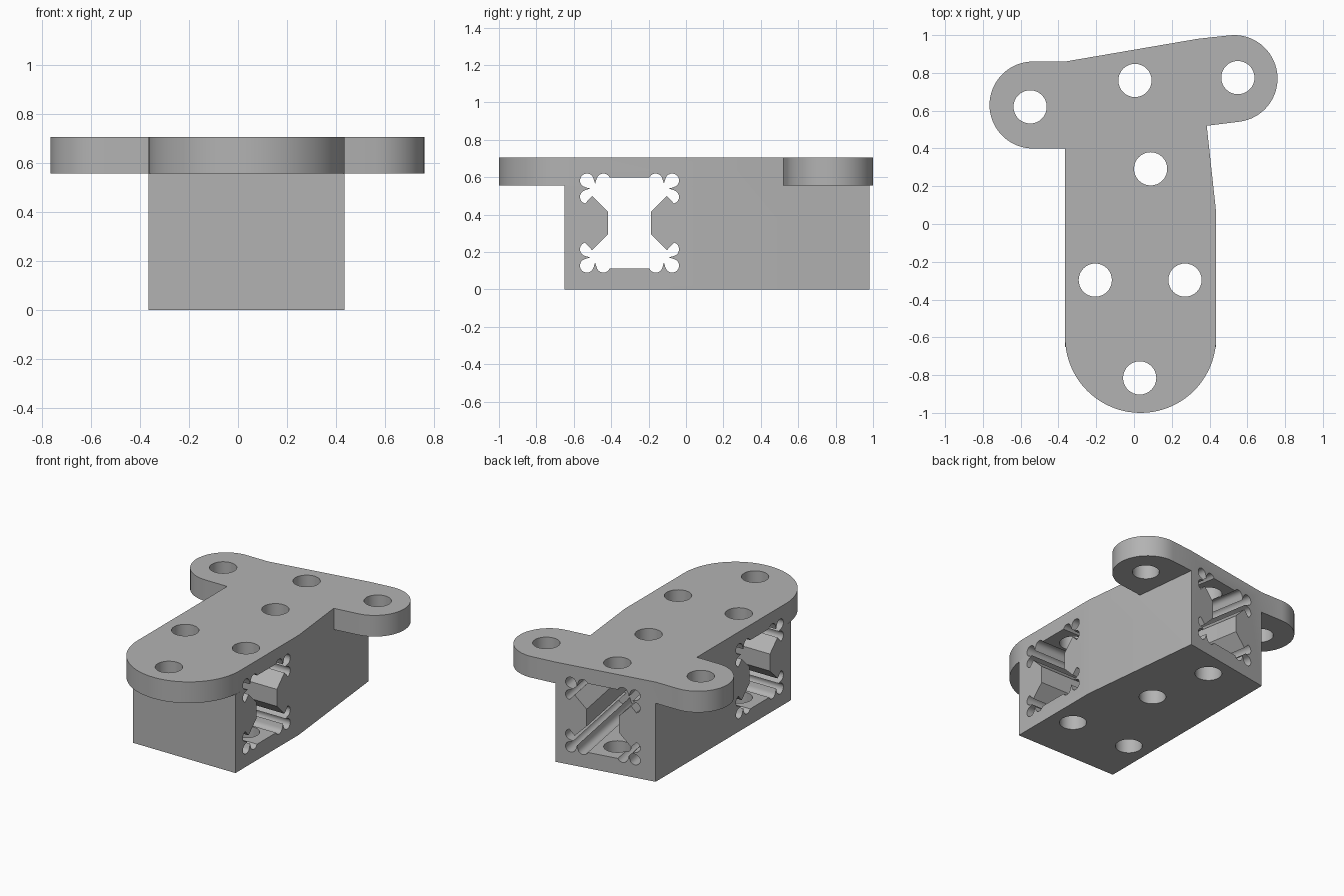
import bpy, bmesh, math
from mathutils import Matrix, Vector

old = bpy.data.objects.get("Cube")
if old:
    bpy.data.objects.remove(old, do_unlink=True)

grey = bpy.data.materials.new("plain grey")
grey.use_nodes = True
colour = (0.45, 0.45, 0.45, 1)
grey.diffuse_color = colour
grey.node_tree.nodes["Principled BSDF"].inputs["Base Color"].default_value = colour


def arc(cx, cy, r, start, end, steps):
    angles = [math.radians(start + (end - start) * i / steps) for i in range(steps + 1)]
    return [(cx + r * math.cos(a), cy + r * math.sin(a)) for a in angles]


def prism(name, outline, low, high, matrix=Matrix()):
    """Extrude a flat outline along its local z."""
    bm = bmesh.new()
    face = bm.faces.new([bm.verts.new((x, y, low)) for x, y in outline])
    top = bmesh.ops.extrude_face_region(bm, geom=[face])["geom"]
    bmesh.ops.translate(bm, vec=(0, 0, high - low),
                        verts=[v for v in top if isinstance(v, bmesh.types.BMVert)])
    bmesh.ops.recalc_face_normals(bm, faces=bm.faces)
    bm.transform(matrix)
    mesh = bpy.data.meshes.new(name)
    bm.to_mesh(mesh)
    bm.free()
    mesh.materials.append(grey)
    obj = bpy.data.objects.new(name, mesh)
    bpy.context.collection.objects.link(obj)
    return obj


def combine(target, tool, operation):
    """Apply a boolean and discard the tool."""
    mod = target.modifiers.new(operation.lower(), "BOOLEAN")
    mod.operation, mod.solver, mod.object = operation, "EXACT", tool
    graph = bpy.context.evaluated_depsgraph_get()
    mesh = bpy.data.meshes.new_from_object(target.evaluated_get(graph))
    target.modifiers.clear()
    target.data = mesh
    bpy.data.objects.remove(tool, do_unlink=True)


# Bent block and the flat plate with two ears on top of it
PLATE_LOW, PLATE_TOP = 0.555, 0.705
bend, back_right, back_left = (0.435, 0.06), (0.335, 0.98), (-0.365, 0.86)
bracket = prism("bracket_body", [(-0.365, -0.65), (0.435, -0.65), bend, back_right, back_left],
                0, PLATE_LOW)
plate_outline = (arc(0.035, -0.6, 0.4, 180, 360, 40) + [bend, (0.385, 0.52)]
                 + arc(0.53, 0.77, 0.23, -83, 97, 32) + [back_right, back_left]
                 + arc(-0.535, 0.63, 0.23, 90, 270, 32) + [(-0.365, 0.4)])
combine(bracket, prism("plate", plate_outline, PLATE_LOW, PLATE_TOP), "UNION")

# Channel cross-section: one quarter with three round corner reliefs, mirrored
quarter = [(0.115, 0.06), (0.2, 0.145)]
quarter += arc(0.228, 0.14, 0.037, -75, 75, 8) + [(0.21, 0.184)]
quarter += arc(0.228, 0.228, 0.037, -75, 165, 12) + [(0.184, 0.21)]
quarter += arc(0.14, 0.228, 0.037, 15, 156, 8)
half = quarter + [(-u, v) for u, v in reversed(quarter)]
channel = half + [(u, -v) for u, v in reversed(half)]


def channel_cutter(name, start, direction, length):
    along = Vector(direction).normalized()
    up = Vector((0, 0, 1))
    side = up.cross(along)
    frame = Matrix((side, up, along)).transposed().to_4x4()
    return prism(name, channel, 0, length, Matrix.Translation(start) @ frame)


# Straight channel across the front, angled blind channel from the back
combine(bracket, channel_cutter("cross_cutter", (-0.8, -0.302, 0.355), (1, 0, 0), 1.6), "DIFFERENCE")
combine(bracket, channel_cutter("back_cutter", (0.144, 0.13, 0.355), (-0.174, 0.985, 0), 1.1), "DIFFERENCE")

# Bolt holes right through
holes = [(-0.55, 0.62), (0.55, 0.775), (0.005, 0.76), (0.088, 0.292),
         (-0.205, -0.297), (0.27, -0.297), (0.03, -0.815)]
for x, y in holes:
    combine(bracket, prism("hole_cutter", arc(x, y, 0.088, 0, 348.75, 31), -0.1, 0.9), "DIFFERENCE")

# Merge coplanar faces and shade
bm = bmesh.new()
bm.from_mesh(bracket.data)
bmesh.ops.remove_doubles(bm, verts=bm.verts, dist=0.0001)
bmesh.ops.dissolve_limit(bm, angle_limit=0.005, verts=bm.verts, edges=bm.edges)
bm.to_mesh(bracket.data)
bm.free()
bpy.ops.object.select_all(action="DESELECT")
bracket.select_set(True)
bpy.context.view_layer.objects.active = bracket
bpy.ops.object.shade_smooth_by_angle(angle=math.radians(30))
